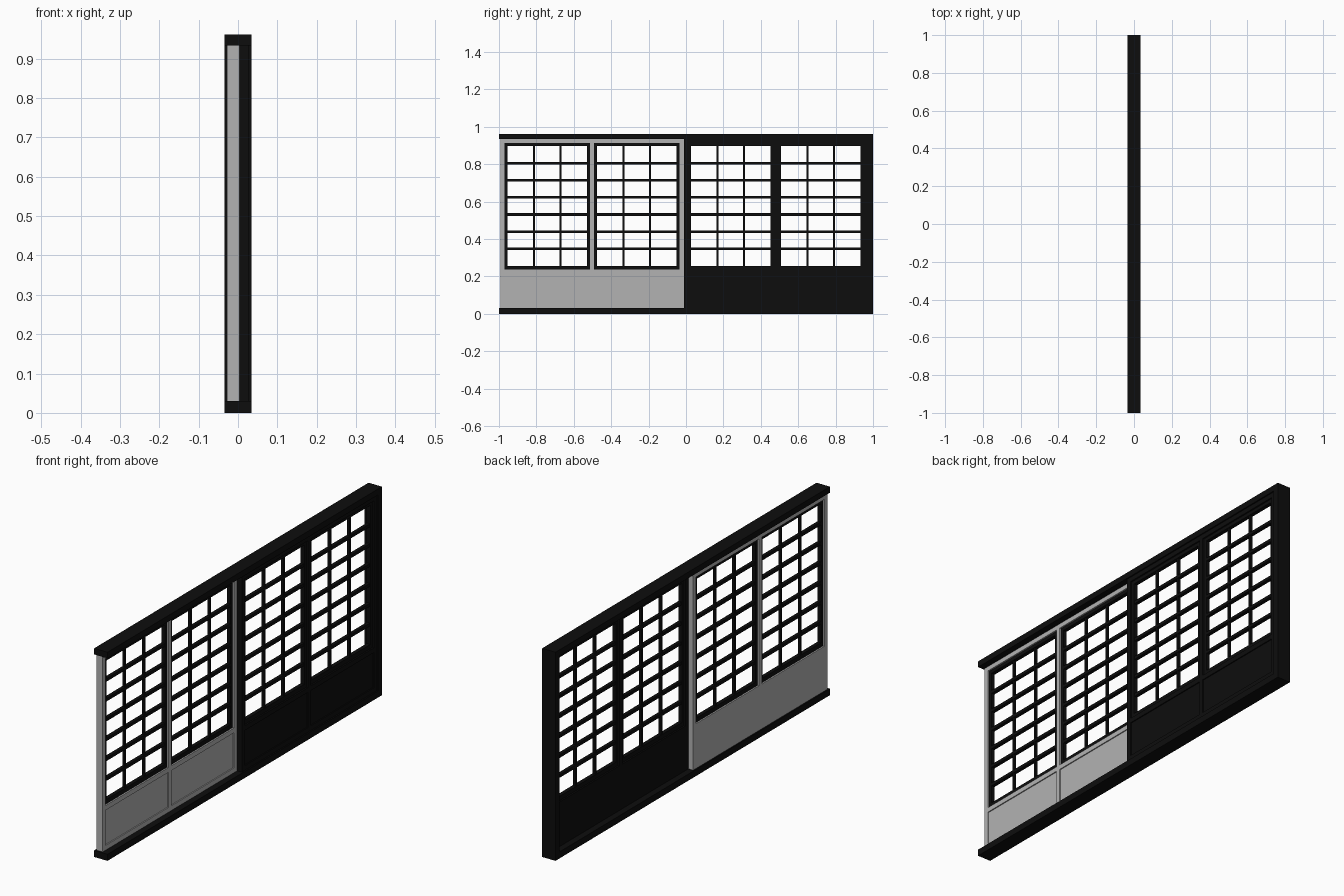
import bpy
import bmesh
from mathutils import Matrix, Vector

cube = bpy.data.objects.get("Cube")
if cube:
    bpy.data.objects.remove(cube, do_unlink=True)


def make_material(name, level):
    mat = bpy.data.materials.new(name)
    mat.use_nodes = True
    colour = (level, level, level, 1)
    mat.diffuse_color = colour
    mat.node_tree.nodes["Principled BSDF"].inputs["Base Color"].default_value = colour
    return mat


black = make_material("black lacquer", 0.004)
grey = make_material("light grey", 0.45)


def boxes(name, mat, spans):
    """One object from boxes given as (x range, y range, z range)."""
    bm = bmesh.new()
    for span in spans:
        low, high = (Vector(corner) for corner in zip(*span))
        place = Matrix.Translation((low + high) / 2) @ Matrix.Diagonal((*(high - low), 1))
        bmesh.ops.create_cube(bm, size=1, matrix=place)
    mesh = bpy.data.meshes.new(name)
    bm.to_mesh(mesh)
    bm.free()
    mesh.materials.append(mat)
    obj = bpy.data.objects.new(name, mesh)
    bpy.context.collection.objects.link(obj)


# Fixed surround: two tracks and an end post
HALF, TOP = 0.034, 0.962
BASE, HEAD = 0.03, 0.934
POST = 0.972
full = (-HALF, HALF)
boxes("top_track", black, [(full, (-1, 1), (HEAD, TOP))])
boxes("bottom_track", black, [(full, (-1, 1), (0, BASE))])
boxes("end_post", black, [(full, (POST, 1), (BASE, HEAD))])

STILE = 0.022    # frame member width
BORDER = 0.016   # lattice border width
SILL = 0.236     # underside of the lattice
LINTEL = 0.913   # top of the lattice


def lattice(name, x, y0, y1):
    """Window grid three panes wide and seven panes high."""
    deep = (x - 0.009, x + 0.009)
    a, b = y0 + BORDER, y1 - BORDER
    low, high = SILL + BORDER + 0.004, LINTEL - BORDER
    spans = [(deep, (y0, a), (SILL, LINTEL)),
             (deep, (b, y1), (SILL, LINTEL)),
             (deep, (a, b), (SILL, low)),
             (deep, (a, b), (high, LINTEL))]
    for i in range(1, 3):
        y = a + (b - a) * i / 3
        spans.append(((x - 0.006, x + 0.006), (y - 0.005, y + 0.005), (low, high)))
    for i in range(1, 7):
        z = low + (high - low) * i / 7
        spans.append(((x - 0.008, x + 0.008), (a, b), (z - 0.007, z + 0.007)))
    boxes(name, black, spans)


def door(name, mat, x0, x1, y0, y1):
    """Framed sliding door with a kick board below two lattices."""
    deep, mid = (x0, x1), (y0 + y1) / 2
    inner = (y0 + STILE, y1 - STILE)
    halves = [(inner[0], mid - STILE / 2), (mid + STILE / 2, inner[1])]
    tall = (BASE, HEAD)
    frame = [(deep, (y0, inner[0]), tall),
             (deep, (inner[1], y1), tall),
             (deep, (halves[0][1], halves[1][0]), tall)]
    for half in halves:
        frame += [(deep, half, (LINTEL, HEAD)),
                  (deep, half, (SILL - STILE, SILL)),
                  (deep, half, (BASE, BASE + STILE))]
    boxes(name + "_frame", mat, frame)
    # Kick boards: flush at the back, recessed at the front
    boxes(name + "_kick_boards", mat,
          [((x0, x1 - 0.005), half, (BASE + STILE, SILL - STILE)) for half in halves])
    for i, half in enumerate(halves):
        lattice(f"{name}_lattice_{i + 1}", (x0 + x1) / 2, *half)


door("grey_door", grey, -0.028, 0.004, -0.992, -0.012)
door("black_door", black, -0.004, 0.028, -0.012, POST)
